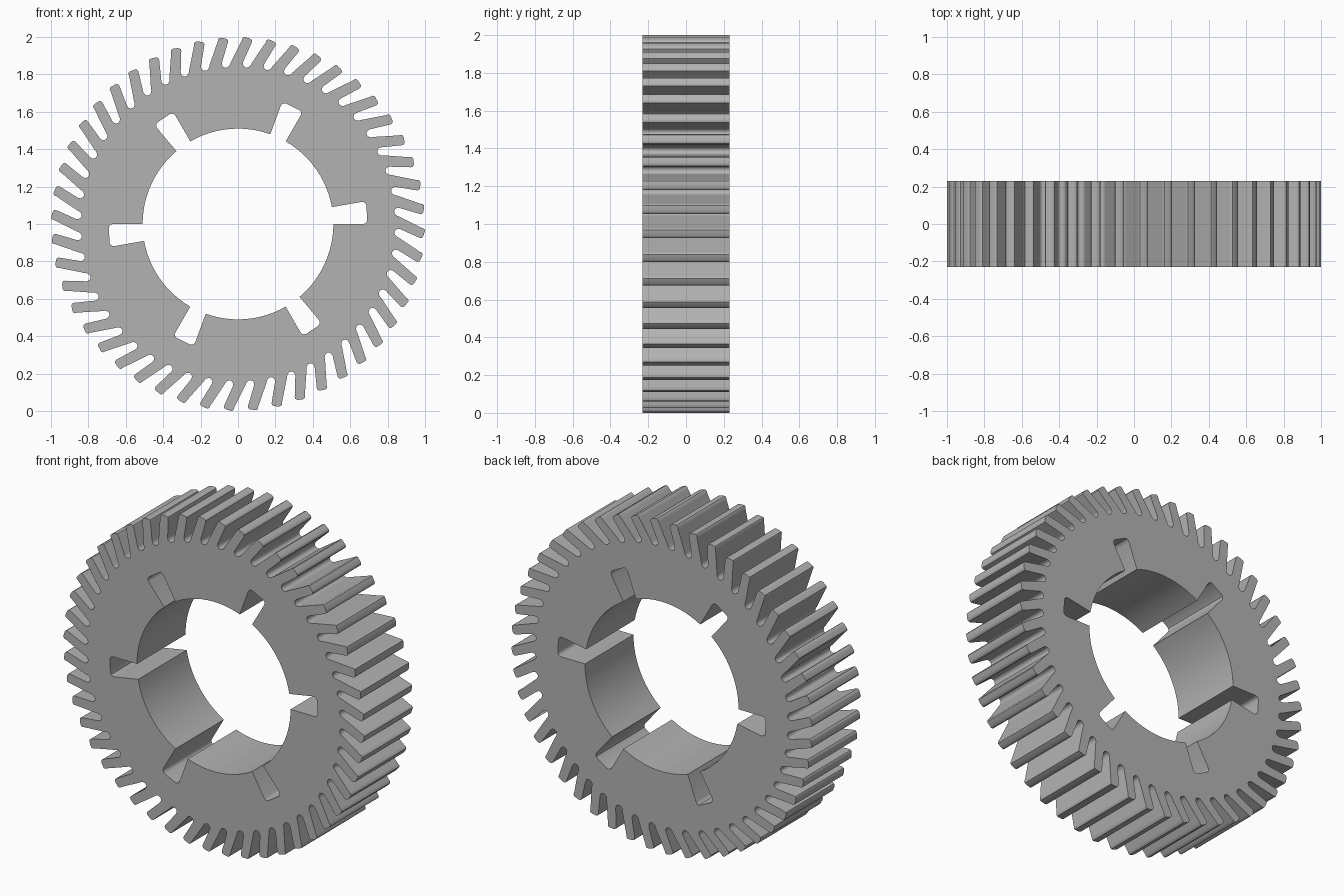
import bpy, bmesh, math

if "Cube" in bpy.data.objects:
    bpy.data.objects.remove(bpy.data.objects["Cube"])

TEETH, SLOTS = 48, 6
BORE, HALF_WIDTH = 0.51, 0.23


def spin(p, a):
    c, s = math.cos(a), math.sin(a)
    return (p[0] * c - p[1] * s, p[0] * s + p[1] * c)


# One leaning tooth followed by its rounded valley, drawn at the top of the wheel
tooth = [(-0.04, 0.862), (0.020, 0.982), (0.024, 0.994), (0.032, 1.0),
         (0.042, 0.998), (0.062, 0.992), (0.071, 0.987), (0.075, 0.980),
         (0.074, 0.971), (0.027, 0.866), (0.026, 0.853), (0.031, 0.843),
         (0.040, 0.837), (0.051, 0.837), (0.061, 0.842), (0.067, 0.849)]
outer = [spin(p, -2 * math.pi * i / TEETH) for i in range(TEETH) for p in tooth]

# One keyway slot followed by the bore arc up to the next slot
slot = [(BORE, 0), (0.668, 0), (0.680, 0.003), (0.688, 0.011), (0.691, 0.022),
        (0.686, 0.098), (0.682, 0.110), (0.672, 0.117), (0.660, 0.118)]
a0, a1 = math.radians(10.2), math.radians(60)
slot += [(BORE * math.cos(a0 + (a1 - a0) * k / 12),
          BORE * math.sin(a0 + (a1 - a0) * k / 12)) for k in range(12)]
inner = [spin(p, 2 * math.pi * i / SLOTS) for i in range(SLOTS) for p in slot]

# Flat outline with hole, extruded to the wheel width
curve = bpy.data.curves.new("gear_outline", 'CURVE')
curve.dimensions = '2D'
curve.fill_mode = 'BOTH'
curve.extrude = HALF_WIDTH
for pts in (outer, inner):
    s = curve.splines.new('POLY')
    s.points.add(len(pts) - 1)
    for q, p in zip(s.points, pts):
        q.co = (p[0], p[1], 0, 1)
    s.use_cyclic_u = True

gear = bpy.data.objects.new("gear_wheel", curve)
bpy.context.collection.objects.link(gear)
gear.rotation_euler = (math.pi / 2, 0, 0)
gear.location = (0, 0, 1)
bpy.context.view_layer.objects.active = gear
gear.select_set(True)
bpy.ops.object.convert(target='MESH')
gear = bpy.context.object

# Weld caps to walls
bm = bmesh.new()
bm.from_mesh(gear.data)
bmesh.ops.remove_doubles(bm, verts=bm.verts, dist=0.0002)
bmesh.ops.recalc_face_normals(bm, faces=bm.faces)
bm.to_mesh(gear.data)
bm.free()

# Single grey colour
grey = bpy.data.materials.new("plain grey")
grey.diffuse_color = (0.45, 0.45, 0.45, 1)
grey.use_nodes = True
grey.node_tree.nodes["Principled BSDF"].inputs["Base Color"].default_value = grey.diffuse_color
gear.data.materials.clear()
gear.data.materials.append(grey)
bpy.ops.object.shade_smooth_by_angle(angle=math.radians(35))
